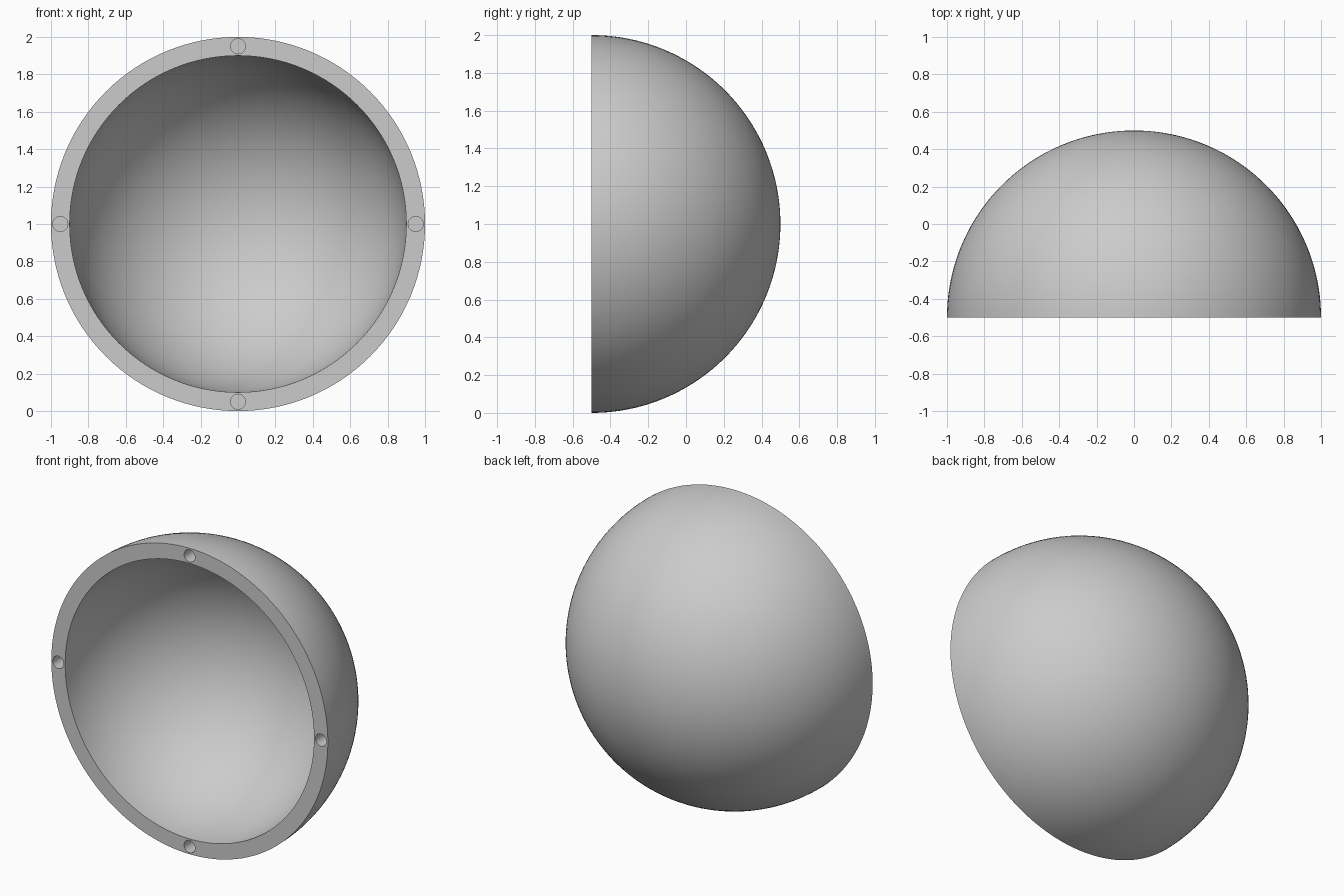
import bpy
import bmesh
from math import sin, cos, pi, tau, radians
from mathutils import Matrix, Vector

OUTER, INNER = 1.0, 0.9
CENTRE = Vector((0, -0.5, 1))
HOLE_RADIUS, HOLE_DEPTH, HOLE_RING = 0.04, 0.1, 0.95
RINGS, SEGMENTS = 40, 128

cube = bpy.data.objects.get("Cube")
if cube:
    bpy.data.objects.remove(cube)

grey = bpy.data.materials.new("light_grey")
grey.use_nodes = True
colour = (0.6, 0.6, 0.6, 1)
grey.diffuse_color = colour
grey.node_tree.nodes["Principled BSDF"].inputs["Base Color"].default_value = colour


def make_object(name, bm):
    bmesh.ops.recalc_face_normals(bm, faces=bm.faces)
    mesh = bpy.data.meshes.new(name)
    bm.to_mesh(mesh)
    bm.free()
    mesh.materials.append(grey)
    obj = bpy.data.objects.new(name, mesh)
    obj.location = CENTRE
    bpy.context.collection.objects.link(obj)
    return obj


# Hollow half sphere: outer arc, flat rim and inner arc spun about the y axis
bm = bmesh.new()
angles = [pi / 2 * i / RINGS for i in range(RINGS + 1)]
profile = [(OUTER * sin(a), OUTER * cos(a)) for a in angles]
profile += [(INNER * sin(a), INNER * cos(a)) for a in reversed(angles)]
verts = [bm.verts.new((x, y, 0)) for x, y in profile]
edges = [bm.edges.new(pair) for pair in zip(verts, verts[1:])]
bmesh.ops.spin(bm, geom=verts + edges, cent=(0, 0, 0), axis=(0, 1, 0),
               angle=tau, steps=SEGMENTS)
bmesh.ops.remove_doubles(bm, verts=bm.verts, dist=0.0001)
shell = make_object("half_sphere_shell", bm)

# Four blind peg holes around the rim
bm = bmesh.new()
for i in range(4):
    a = i * pi / 2
    place = (Matrix.Translation((HOLE_RING * cos(a), 0, HOLE_RING * sin(a)))
             @ Matrix.Rotation(pi / 2, 4, 'X'))
    bmesh.ops.create_cone(bm, cap_ends=True, segments=32, radius1=HOLE_RADIUS,
                          radius2=HOLE_RADIUS, depth=2 * HOLE_DEPTH, matrix=place)
cutter = make_object("peg_hole_cutter", bm)
cutter.hide_render = True

cut = shell.modifiers.new("peg_holes", 'BOOLEAN')
cut.operation = 'DIFFERENCE'
cut.solver = 'EXACT'
cut.object = cutter

# Apply the cut, then smooth the curved surfaces and keep the rims sharp
bpy.ops.object.select_all(action='DESELECT')
shell.select_set(True)
bpy.context.view_layer.objects.active = shell
bpy.ops.object.modifier_apply(modifier=cut.name)
bpy.data.objects.remove(cutter)
bpy.ops.object.shade_smooth_by_angle(angle=radians(30))
